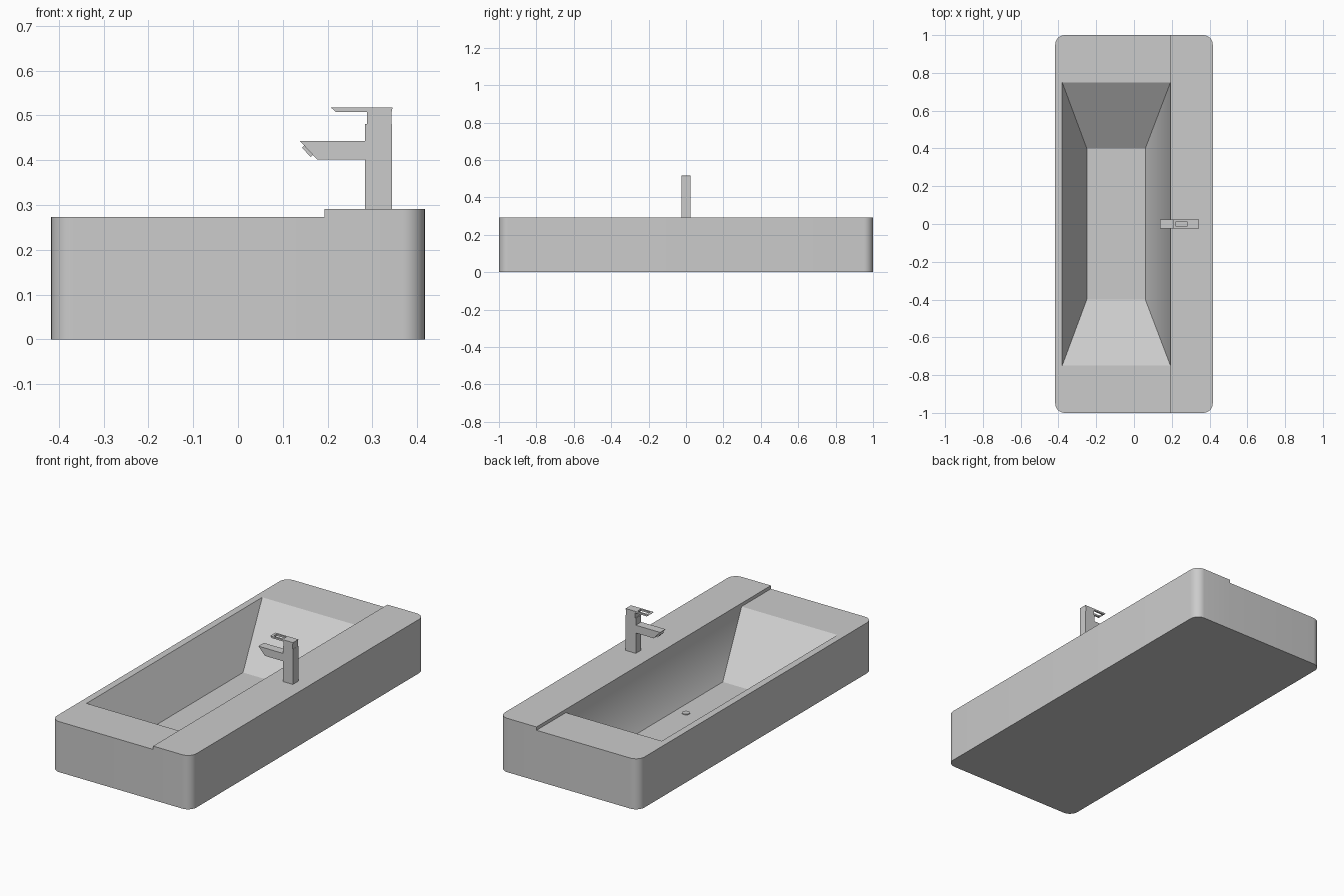
import bpy, bmesh, math

if "Cube" in bpy.data.objects:
    bpy.data.objects.remove(bpy.data.objects["Cube"])

HX, HY, R = 0.417, 1.0, 0.05      # half width, half length, corner radius
DECK, LEDGE, FLOOR = 0.273, 0.291, 0.035
STEP = 0.193                      # x where the raised ledge begins


def make_object(name, bm, smooth=None):
    bmesh.ops.remove_doubles(bm, verts=bm.verts, dist=1e-5)
    bmesh.ops.recalc_face_normals(bm, faces=bm.faces)
    me = bpy.data.meshes.new(name)
    bm.to_mesh(me)
    bm.free()
    ob = bpy.data.objects.new(name, me)
    bpy.context.collection.objects.link(ob)
    if smooth:
        bpy.ops.object.select_all(action='DESELECT')
        ob.select_set(True)
        bpy.context.view_layer.objects.active = ob
        bpy.ops.object.shade_smooth_by_angle(angle=math.radians(smooth))
    return ob


def add_face(bm, pts):
    bm.faces.new([bm.verts.new(p) for p in pts])


def prism(name, profile, half_y):
    """Extrude an (x, z) profile symmetrically along y."""
    bm = bmesh.new()
    f = bm.faces.new([bm.verts.new((x, -half_y, z)) for x, z in profile])
    ext = bmesh.ops.extrude_face_region(bm, geom=[f])["geom"]
    bmesh.ops.translate(bm, vec=(0, 2 * half_y, 0),
                        verts=[v for v in ext if isinstance(v, bmesh.types.BMVert)])
    return make_object(name, bm)


def arc(sx, sy, start, n=8):
    cx, cy = sx * (HX - R), sy * (HY - R)
    return [(cx + R * math.cos(math.radians(start + 90 * i / n)),
             cy + R * math.sin(math.radians(start + 90 * i / n))) for i in range(n + 1)]


# Basin: rounded block with a low deck, a raised ledge and a sloped bowl
left = [(STEP, HY)] + arc(-1, 1, 90) + arc(-1, -1, 180) + [(STEP, -HY)]
right = [(STEP, -HY)] + arc(1, -1, 270) + arc(1, 1, 0) + [(STEP, HY)]
rim = [(STEP, -0.75), (-0.38, -0.75), (-0.38, 0.75), (STEP, 0.75)]
low = [(0.06, -0.40), (-0.25, -0.40), (-0.25, 0.40), (0.06, 0.40)]
bm = bmesh.new()
for side, h in ((left, DECK), (right, LEDGE)):
    for (x0, y0), (x1, y1) in zip(side, side[1:]):
        add_face(bm, [(x0, y0, 0), (x1, y1, 0), (x1, y1, h), (x0, y0, h)])
add_face(bm, [(x, y, 0) for x, y in left[:-1] + right[:-1]])
add_face(bm, [(x, y, DECK) for x, y in left + rim])
add_face(bm, [(x, y, LEDGE) for x, y in right])
add_face(bm, [(STEP, y, DECK) for y in (-HY, -0.75, 0.75, HY)]
         + [(STEP, HY, LEDGE), (STEP, -HY, LEDGE)])
for i in range(4):
    j = (i + 1) % 4
    add_face(bm, [(*rim[i], DECK), (*rim[j], DECK), (*low[j], FLOOR), (*low[i], FLOOR)])
add_face(bm, [(*p, FLOOR) for p in low])
make_object("basin", bm, 32)

# Drain cap in the bowl floor
bm = bmesh.new()
bmesh.ops.create_cone(bm, cap_ends=True, segments=24, radius1=0.02, radius2=0.02, depth=0.006)
bmesh.ops.translate(bm, verts=bm.verts, vec=(0, 0, FLOOR + 0.001))
make_object("drain", bm, 30)

# Tap: column with spout, nozzle, neck and lever
W = 0.023
prism("tap_body", [(0.284, LEDGE), (0.344, LEDGE), (0.344, 0.481), (0.284, 0.481),
                   (0.284, 0.443), (0.138, 0.443), (0.177, 0.401), (0.284, 0.401)], W)
prism("tap_nozzle", [(0.148, 0.433), (0.143, 0.428), (0.162, 0.407), (0.168, 0.412)], 0.015)
prism("tap_neck", [(0.288, 0.481), (0.343, 0.481), (0.343, 0.508), (0.288, 0.508)], W)
lever = prism("tap_lever", [(0.208, 0.517), (0.218, 0.508), (0.343, 0.508), (0.345, 0.517)], W)

# Slot through the lever
cutter = prism("slot_cutter", [(0.222, 0.49), (0.28, 0.49), (0.28, 0.53), (0.222, 0.53)], 0.013)
cutter.hide_render = True
mod = lever.modifiers.new("slot", 'BOOLEAN')
mod.operation, mod.solver, mod.object = 'DIFFERENCE', 'EXACT', cutter
bpy.context.view_layer.objects.active = lever
bpy.ops.object.modifier_apply(modifier=mod.name)
bpy.data.objects.remove(cutter)
